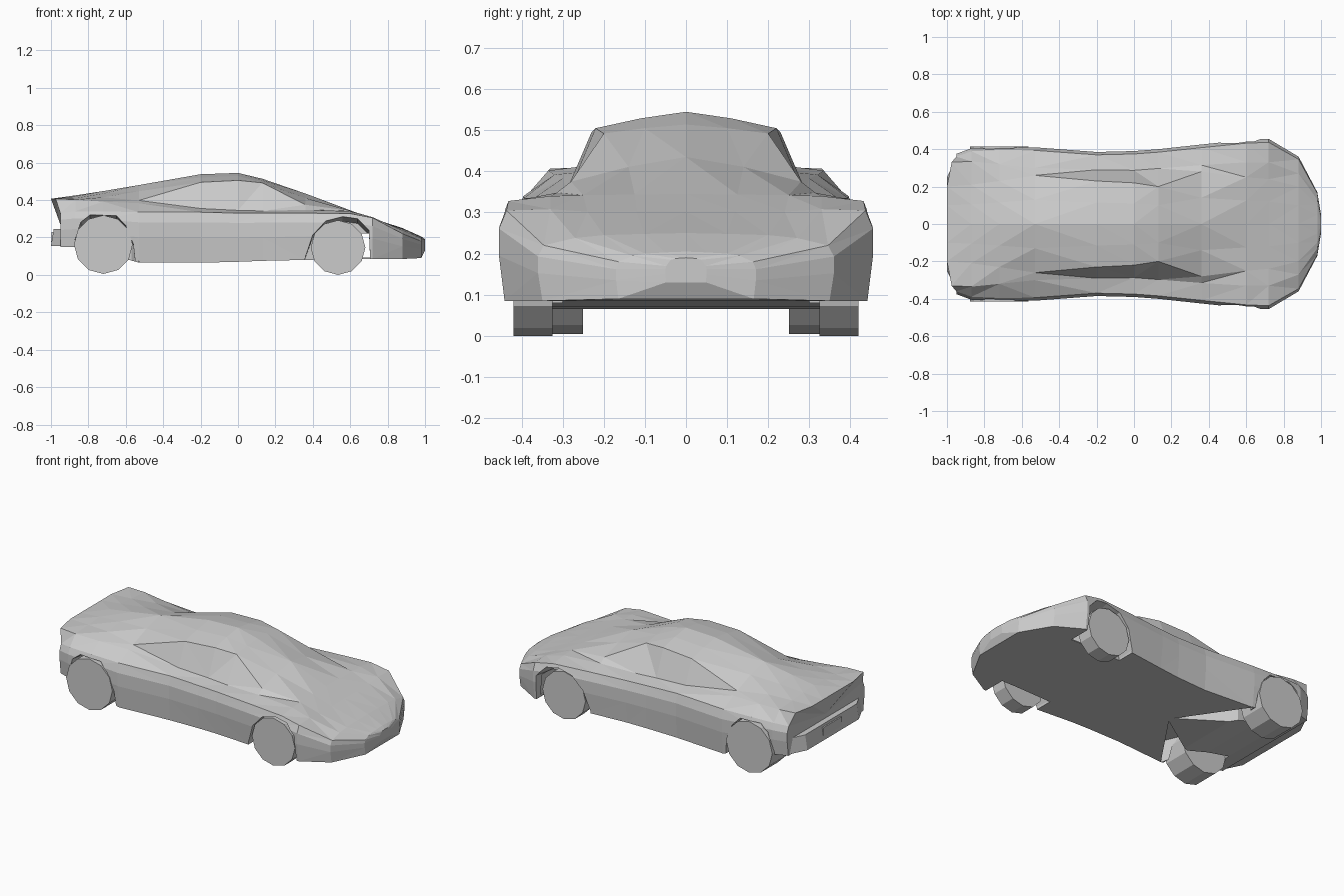
import bpy
import bmesh
import math
from mathutils import Vector

if "Cube" in bpy.data.objects:
    bpy.data.objects.remove(bpy.data.objects["Cube"], do_unlink=True)

grey = bpy.data.materials.new("light grey")
grey.use_nodes = True
COLOUR = (0.6, 0.6, 0.6, 1)
grey.diffuse_color = COLOUR
for node in grey.node_tree.nodes:
    if node.type == "BSDF_PRINCIPLED":
        node.inputs["Base Color"].default_value = COLOUR


def finish(name, bm):
    """Turn a bmesh into a flat shaded object."""
    bmesh.ops.triangulate(bm, faces=[f for f in bm.faces if len(f.verts) == 4])
    bmesh.ops.recalc_face_normals(bm, faces=bm.faces)
    mesh = bpy.data.meshes.new(name)
    bm.to_mesh(mesh)
    bm.free()
    mesh.materials.append(grey)
    obj = bpy.data.objects.new(name, mesh)
    bpy.context.collection.objects.link(obj)
    return obj


def prism(name, outline, direction, inner_height=1):
    """Extrude a closed outline; the starting end may be lowered."""
    bm = bmesh.new()
    face = bm.faces.new([bm.verts.new(p) for p in outline])
    out = bmesh.ops.extrude_face_region(bm, geom=[face])
    moved = [v for v in out["geom"] if isinstance(v, bmesh.types.BMVert)]
    for v in bm.verts:
        if v not in moved:
            v.co.z *= inner_height
    bmesh.ops.translate(bm, verts=moved, vec=Vector(direction))
    return finish(name, bm)


def side_prism(name, outline, y0, y1, inner_height=1):
    points = [(x, y0, z) for x, z in outline]
    return prism(name, points, (0, y1 - y0, 0), inner_height)


def mix(a, b, t):
    return a + (b - a) * t


def section(x, floor, wide, belt, base_y, base, rail_y, rail, top):
    """One closed cross-section of the body, mirrored about the middle."""
    half = [
        (0, floor), (wide * 0.97, floor),
        (wide, mix(floor, belt, 0.5)), (wide, mix(floor, belt, 0.8)),
        (wide * 0.96, belt), (base_y, base),
        (rail_y, rail), (rail_y * 0.5, mix(rail, top, 0.6)), (0, top),
    ]
    full = half + [(-y, z) for y, z in reversed(half[1:-1])]
    return [(x, y, z) for y, z in full]


# Body stations:
# x, floor, half width, belt, cabin base y, base z, rail y, rail z, top
STATIONS = [
    (-.95, .15, .375, .33, .33, .407, .2, .407, .407),
    (-.87, .15, .405, .34, .335, .402, .21, .41, .425),
    (-.72, .12, .412, .34, .32, .392, .23, .415, .448),
    (-.53, .065, .41, .335, .3, .383, .26, .398, .48),
    (-.2, .065, .385, .335, .29, .355, .23, .495, .538),
    (0, .07, .39, .33, .287, .345, .22, .505, .545),
    (.13, .075, .4, .33, .297, .342, .2, .492, .514),
    (.36, .08, .425, .33, .315, .348, .28, .375, .435),
    (.6, .085, .45, .328, .33, .34, .25, .342, .345),
    (.72, .085, .455, .305, .33, .308, .24, .302, .302),
    (.88, .085, .36, .22, .27, .238, .2, .245, .25),
    (.98, .09, .17, .18, .13, .195, .1, .2, .205),
    (1, .13, .05, .17, .037, .185, .025, .188, .19),
]
bm = bmesh.new()
rings = [[bm.verts.new(p) for p in section(*s)] for s in STATIONS]
count = len(rings[0])
for a, b in zip(rings, rings[1:]):
    for i in range(count):
        j = (i + 1) % count
        bm.faces.new((a[i], a[j], b[j], b[i]))
bm.faces.new(rings[-1])
# Overhanging tail lip above the recessed rear panel
hub = bm.verts.new((-.95, 0, .27))
for i in range(count):
    bm.faces.new((rings[0][i], rings[0][(i + 1) % count], hub))
for v in rings[0]:
    if v.co.z > .35:
        v.co.x = -1 if abs(v.co.y) < .3 else -.975
body = finish("body", bm)

# Wheel arches, lower on the inside, with a gap behind the front wheels
FRONT_ARCH = [(.345, -.1), (.36, .1), (.4, .22), (.47, .295),
              (.56, .318), (.64, .305), (.7, .24), (.715, -.1)]
REAR_ARCH = [(-.53, -.1), (-.56, .17), (-.6, .27), (-.65, .325),
             (-.79, .33), (-.84, .29), (-.87, .2), (-.89, -.1)]
GAP = [(.6, .092), (.714, .092), (.705, .22), (.6, .22)]
cutters = [side_prism("gap_cutter", GAP, -.4, .4)]
for side in (-1, 1):
    cutters.append(side_prism("front_arch_cutter", FRONT_ARCH, side * .3, side * .47, .9))
    cutters.append(side_prism("rear_arch_cutter", REAR_ARCH, side * .22, side * .47, .9))
    # Tapering recess in the floor ahead of each rear wheel
    wedge = [(-.27, side * .02, 0), (-.53, side * .4, 0), (-.6, side * .24, 0)]
    cutters.append(prism("floor_recess_cutter", wedge, (0, 0, .2)))
bpy.context.view_layer.objects.active = body
for cutter in cutters:
    cutter.hide_render = True
    mod = body.modifiers.new("arch", "BOOLEAN")
    mod.operation = "DIFFERENCE"
    mod.solver = "EXACT"
    mod.object = cutter
    bpy.ops.object.modifier_apply(modifier=mod.name)
for cutter in cutters:
    bpy.data.objects.remove(cutter, do_unlink=True)

# Rear bumper with a sloping back, and its plate
plan = [(-.88, .365), (-.95, .35), (-1, .25)]
plan += [(x, -y) for x, y in reversed(plan)]
bumper = prism("rear_bumper", [(x, y, .155) for x, y in plan], (0, 0, .09))
for v in bumper.data.vertices:
    if v.co.z > .2 and v.co.x < -.9:
        v.co.x += .015
side_prism("rear_plate", [(-.98, .175), (-.999, .175), (-.996, .23), (-.98, .23)], -.09, .09)


def wheel(name, x, radius, z, inner, outer, side):
    ring = [(x + radius * math.sin(math.tau * i / 12),
             z - radius * math.cos(math.tau * i / 12)) for i in range(12)]
    side_prism(name, ring, side * inner, side * outer)


# Twelve-sided wheels
for side, label in ((1, "left"), (-1, "right")):
    wheel("front_wheel_" + label, .535, .146, .146, .325, .42, side)
    wheel("rear_wheel_" + label, -.72, .157, .162, .25, .415, side)
